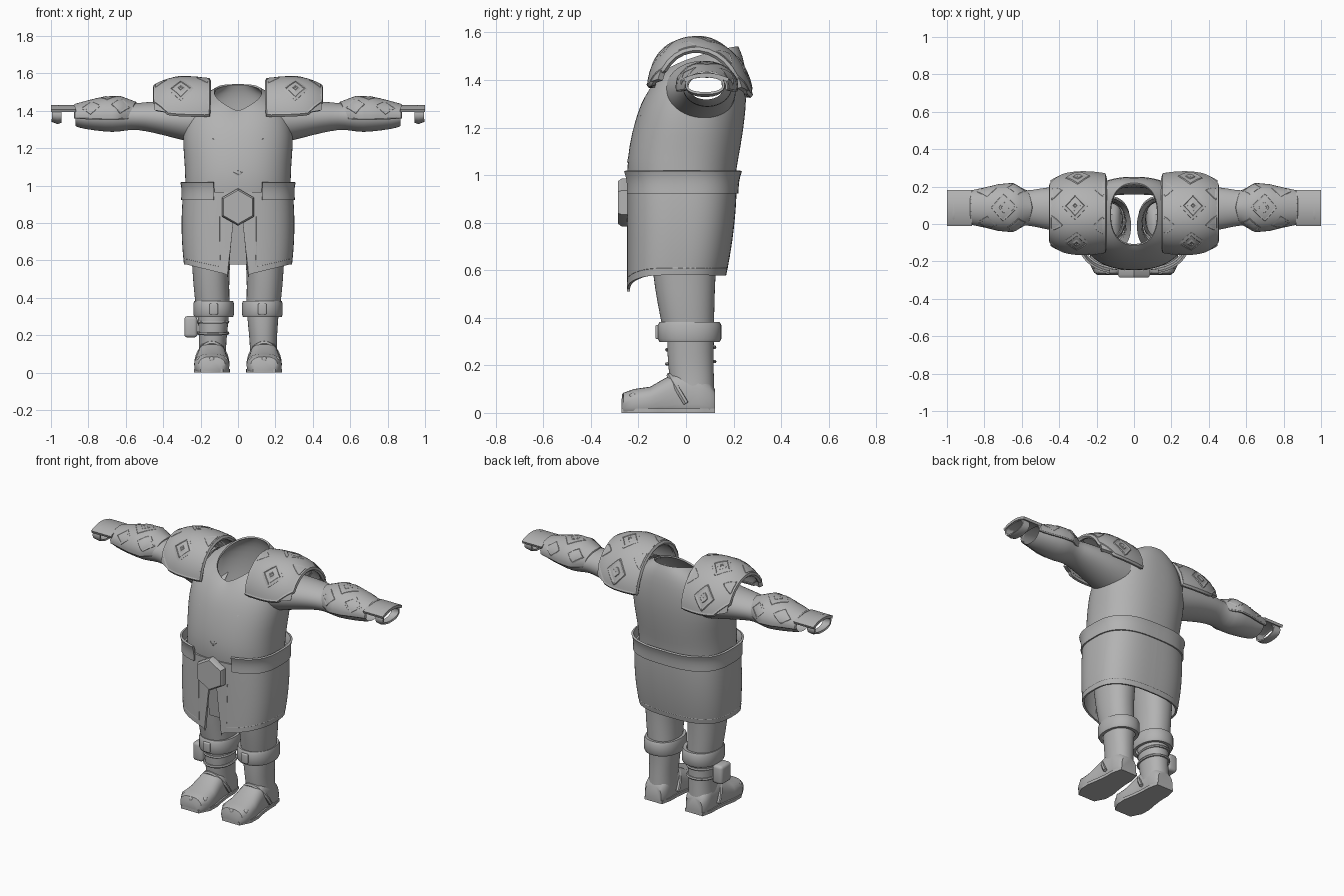
import bpy, bmesh, math
from math import sin, cos, pi, radians, hypot

cube = bpy.data.objects.get("Cube")
if cube:
    bpy.data.objects.remove(cube, do_unlink=True)

grey = bpy.data.materials.new("plain_grey")
grey.use_nodes = True
tone = (0.45, 0.45, 0.45, 1)
grey.diffuse_color = tone
grey.node_tree.nodes["Principled BSDF"].inputs["Base Color"].default_value = tone
parts = []


def register(name, data):
    ob = bpy.data.objects.new(name, data)
    bpy.context.collection.objects.link(ob)
    data.materials.append(grey)
    parts.append(ob)
    return ob


def sheet(name, rows, closed=True, caps=False, mirror=False, thick=0, smooth=0, skip=None):
    """Skin a list of point rows, optionally closed into a tube."""
    bm = bmesh.new()
    vs = [[bm.verts.new(p) for p in row] for row in rows]
    n = len(rows[0])
    for a, b in zip(vs, vs[1:]):
        for i in range(n if closed else n - 1):
            j = (i + 1) % n
            face = bm.faces.new((a[i], a[j], b[j], b[i]))
            if skip and skip(face.calc_center_median()):
                bm.faces.remove(face)
    if caps:
        bm.faces.new(vs[0])
        bm.faces.new(vs[-1])
    bmesh.ops.recalc_face_normals(bm, faces=bm.faces)
    me = bpy.data.meshes.new(name)
    bm.to_mesh(me)
    bm.free()
    ob = register(name, me)
    if smooth:
        ob.modifiers.new("Smooth", 'SUBSURF').levels = smooth
    if thick:
        m = ob.modifiers.new("Thickness", 'SOLIDIFY')
        m.thickness, m.offset = thick, 0
    if mirror:
        ob.modifiers.new("Mirror", 'MIRROR').use_clip = True
    return ob


def oval(cx, cy, rx, ry, p=2, n=32):
    f = lambda c: math.copysign(abs(c) ** (2 / p), c)
    return [(cx + rx * f(cos(2 * pi * i / n)), cy + ry * f(sin(2 * pi * i / n))) for i in range(n)]


def grid(name, fn, nu, nv, **kw):
    return sheet(name, [[fn(i / nu, j / nv) for i in range(nu + 1)] for j in range(nv + 1)], closed=False, **kw)


def cord(name, paths, r, both=True, cyclic=False):
    """Round ridges along point paths, repeated on both sides."""
    cu = bpy.data.curves.new(name, 'CURVE')
    cu.dimensions, cu.bevel_depth, cu.bevel_resolution = '3D', r, 1
    cu.use_fill_caps = True
    for path in paths:
        for s in ((1, -1) if both else (1,)):
            sp = cu.splines.new('POLY')
            sp.points.add(len(path) - 1)
            sp.use_cyclic_u = cyclic
            for pt, (x, y, z) in zip(sp.points, path):
                pt.co = (x * s, y, z, 1)
    return register(name, cu)


def trace(fn, pts, steps=6):
    """Follow a surface through (u, v) corners, returning to the first."""
    out = []
    for (a, b), (c, d) in zip(pts, pts[1:] + pts[:1]):
        out += [fn(a + (c - a) * k / steps, b + (d - b) * k / steps) for k in range(steps)]
    return out


def blend(vals, t):
    k = min(int(t * (len(vals) - 1)), len(vals) - 2)
    f = t * (len(vals) - 1) - k
    return vals[k] + (vals[k + 1] - vals[k]) * f


def diamond(u, v, du, dv):
    return [(min(max(a, .03), .97), min(max(b, .02), .98))
            for a, b in ((u, v - dv), (u + du, v), (u, v + dv), (u - du, v))]


# Hollow tunic body with a scooped neck: front z, back z, half width, front y, back y
rows = []
for zf, zb, hw, yf, yb in [(.94, .94, .275, -.235, .2), (1.02, 1.02, .277, -.245, .205),
                           (1.12, 1.12, .28, -.235, .225), (1.22, 1.22, .29, -.212, .24),
                           (1.3, 1.32, .287, -.185, .25), (1.35, 1.43, .26, -.155, .247),
                           (1.38, 1.5, .2, -.13, .235), (1.395, 1.54, .125, -.11, .215)]:
    ring = oval(0, (yf + yb) / 2, hw, (yb - yf) / 2, 2.35, 48)
    rows.append([(x, y, zf + (zb - zf) * max(0, (y - yf) / (yb - yf)) ** .5) for x, y in ring])
sheet("tunic_body", rows, thick=.01, smooth=1,
      skip=lambda c: abs(c.x) > .19 and hypot(c.y - .06, c.z - 1.36) < .09)


# Raised ornament on the chest
def chest(x, z):
    k = (1 - (abs(x) / .285) ** 2.35) ** (1 / 2.35)
    return (x, -.241 + .21 * (z - 1.05) + .225 * (1 - k), z)


cord("chest_ornament", [[chest(x, z) for x, z in path] for path in (
    [(.02, 1.19), (.06, 1.2), (.1, 1.22), (.13, 1.25), (.17, 1.25)],
    [(.06, 1.2), (.08, 1.16), (.07, 1.13)], [(.1, 1.22), (.13, 1.19)],
    [(.01, 1.2), (.015, 1.16), (.01, 1.11)], [(.035, 1.15), (.01, 1.13)],
    [(.0, 1.08), (.025, 1.07), (.0, 1.055)])], .008)

# Sleeves: x, centre y, centre z, radii
sheet("sleeve", [[(x, y, z) for y, z in oval(cy, cz, ry, rz)] for x, cy, cz, ry, rz in [
    (.2, .06, 1.35, .15, .13), (.3, .07, 1.35, .14, .107), (.4, .08, 1.36, .122, .09),
    (.5, .085, 1.37, .107, .077), (.57, .085, 1.368, .09, .067), (.64, .09, 1.37, .103, .084),
    (.7, .09, 1.368, .106, .082), (.84, .085, 1.367, .08, .063), (.87, .085, 1.37, .075, .052)]],
      mirror=True, smooth=1)


# Shoulder plates with diamond relief
def shoulder(u, v):
    s = 1 - .2 * u ** 4 - .06 * (1 - u) ** 4
    a = radians(85) * (2 * v - 1) * (1 - .1 * u ** 4)
    y = .058 + .213 * s * sin(a)
    return (.16 + .28 * u, y, 1.34 + .235 * s * cos(a) - .1 * (y - .058))


border = [(0, 0), (.75, 0), (1, .1), (1, .9), (.75, 1), (0, 1)]
grid("shoulder_plate", shoulder, 12, 28, thick=.024, mirror=True)
cord("shoulder_rim", [trace(shoulder, border, 10)], .015, cyclic=True)
gems = [(.52, .22), (.55, .56), (.5, .87)]
cord("shoulder_diamonds", [trace(shoulder, diamond(u, v, .2, .1)) for u, v in gems], .016, cyclic=True)
cord("shoulder_studs", [trace(shoulder, diamond(u, v, .06, .03)) for u, v in gems], .016, cyclic=True)
cord("shoulder_edge_points", [trace(shoulder, diamond(u, v, .2, .07))
                              for u in (0, 1) for v in (.39, .72)], .014, cyclic=True)


# Forearm guards with the same relief
def forearm(u, v):
    a = radians(98) * (2 * v - 1)
    ry = blend([.085, .125, .118, .1, .085], u)
    rz = blend([.07, .1, .098, .08, .058], u)
    return (.55 + .32 * u + .03 * (1 - u) * abs(2 * v - 1), .088 + ry * sin(a), 1.372 + rz * cos(a))


grid("forearm_guard", forearm, 12, 20, thick=.014, mirror=True)
cord("forearm_rim", [trace(forearm, [(0, 0), (1, 0), (1, 1), (0, 1)], 14)], .008, cyclic=True)
cord("forearm_diamonds", [trace(forearm, diamond(u, v, du, dv)) for u, v, du, dv in (
    (.45, .5, .2, .17), (.45, .5, .07, .06), (.2, .22, .15, .13), (.2, .8, .15, .13),
    (.72, .22, .16, .14), (.72, .8, .16, .14))], .009, cyclic=True)

# Open hand wraps
grid("hand_plate", lambda u, v: (.865 + .135 * u, .085 + .093 * (2 * v - 1),
                                 1.422 - .022 * (2 * v - 1) ** 2), 4, 12, thick=.016, mirror=True)
sheet("palm_band", [[(x, y, z) for y, z in oval(.08, 1.38, .078, rz, 2.4)]
                    for x, rz in ((.945, .04), (.965, .046), (.995, .035))], thick=.01, mirror=True)


# Split skirt, hem and belt; u runs from the front to the back of one half
def wrap(u, z, grow=0):
    t, e = (u - .5) * pi, 2 / 2.8
    k = (1 - z) / .42
    hw = .283 + .05 * k * (1 - k) + grow
    yf, yb = -.242 - grow, .208 - .045 * k * k + grow
    s = math.copysign(abs(sin(t)) ** e, sin(t))
    return hw * abs(cos(t)) ** e, (yf + yb) / 2 + s * (yb - yf) / 2


def skirt(u, v):
    x0, y0 = wrap(u, .6)
    low = .58 - .07 * min(1, max(0, -y0 / .2)) * (1 - x0 / .285)
    z = .965 + (low - .965) * v
    x, y = wrap(u, z)
    return (x if y > 0 else max(x, .008 + .048 * v), y, z)


def belt(u, v):
    z = 1.018 - .095 * v
    x, y = wrap(.1 + .9 * u, z, .008 + .014 * (1 - v) ** 3)
    return (x, y, z)


grid("skirt", skirt, 40, 10, thick=.012, mirror=True)
cord("skirt_hem", [[skirt(.07, k / 10) for k in range(3, 10)] +
                   [skirt(.07 + .93 * k / 30, .92) for k in range(31)]], .007)
grid("belt", belt, 36, 5, thick=.012, mirror=True)

# Cloth strip behind the split
grid("inner_cloth", lambda u, v: (.07 * (u - .5) * 2, -.205 + .03 * v, .82 - .24 * v), 4, 4, thick=.012)

# Six-sided buckle
sheet("buckle", [[(r * sin(i * pi / 3), y, .885 + r * cos(i * pi / 3)) for i in range(6)]
                 for y, r in ((-.235, .1), (-.272, .1), (-.285, .09))], caps=True)


# Trousers, boot shafts and cuffs: z, centre x, centre y, radii
def upright(name, table, **kw):
    return sheet(name, [[(x, y, z) for x, y in oval(cx, cy, rx, ry, 2.2)]
                        for z, cx, cy, rx, ry in table], mirror=True, **kw)


upright("trouser_leg", [(.8, .14, -.01, .125, .15), (.58, .145, -.008, .1, .132),
                        (.46, .143, 0, .096, .12), (.35, .135, .01, .09, .108)], smooth=1)
upright("boot_shaft", [(.34, .133, .02, .086, .1), (.25, .133, .018, .08, .097),
                       (.17, .135, .022, .072, .095), (.08, .138, .03, .074, .09)], smooth=1)
upright("boot_cuff", [(.3, .13, .015, .085, .105), (.298, .13, .015, .104, .126), (.312, .13, .015, .109, .134),
                      (.368, .13, .015, .109, .134), (.383, .13, .015, .104, .126), (.38, .13, .015, .085, .105)])


# Feet: y, half width, height
foot = []
for y, hw, top in [(-.272, .05, .055), (-.262, .072, .085), (-.22, .094, .1), (-.15, .092, .11),
                   (-.09, .082, .145), (-.03, .074, .175), (.05, .073, .175), (.1, .07, .13), (.122, .055, .1)]:
    foot.append([(x, y, max(0, z)) for x, z in oval(.14, top * .4, hw, top * .6, 2.6, 28)])
sheet("boot_foot", foot, caps=True, mirror=True)
grid("boot_sole", lambda u, v: (.14 + (2 * u - 1) * blend([.06, .094, .096, .084, .076, .075, .06], v),
                                -.272 + .394 * v, .009), 4, 18, thick=.018, mirror=True)
cord("instep_strap", [[(.14 + .083 * cos(a), -.07 + .07 * (1 - sin(a)), .04 + .118 * sin(a))
                       for a in (pi * k / 14 for k in range(15))]], .012)


# Rounded blocks: toe studs, cuff clasps and the side pouch
def block(name, centre, size, bevel):
    bm = bmesh.new()
    bmesh.ops.create_cube(bm, size=1)
    for v in bm.verts:
        v.co = [c + q * s for c, q, s in zip(centre, v.co, size)]
    me = bpy.data.meshes.new(name)
    bm.to_mesh(me)
    bm.free()
    m = register(name, me).modifiers.new("Bevel", 'BEVEL')
    m.width, m.segments = bevel, 3


for side, word in ((1, "left"), (-1, "right")):
    for k in range(5):
        a = radians(-60 + 30 * k)
        block(f"{word}_toe_stud_{k + 1}", (side * (.14 + .08 * sin(a)), -.19 - .065 * cos(a), .07),
              (.03, .03, .03), .012)
    block(f"{word}_cuff_clasp", (side * .13, -.119, .34), (.045, .02, .06), .006)
block("side_pouch", (-.252, .01, .245), (.07, .1, .115), .018)

# Straps holding the pouch on the right boot
cord("pouch_straps", [[(x, y, z + .05 * y) for x, y in oval(-.134, .02, .08, .1, 2.2)]
                      for z in (.21, .27)], .008, both=False, cyclic=True)

# Apply modifiers and shade smoothly with crisp edges
bpy.ops.object.select_all(action='DESELECT')
for ob in parts:
    ob.select_set(True)
bpy.context.view_layer.objects.active = parts[0]
bpy.ops.object.convert(target='MESH')
bpy.ops.object.shade_smooth_by_angle(angle=radians(38))
